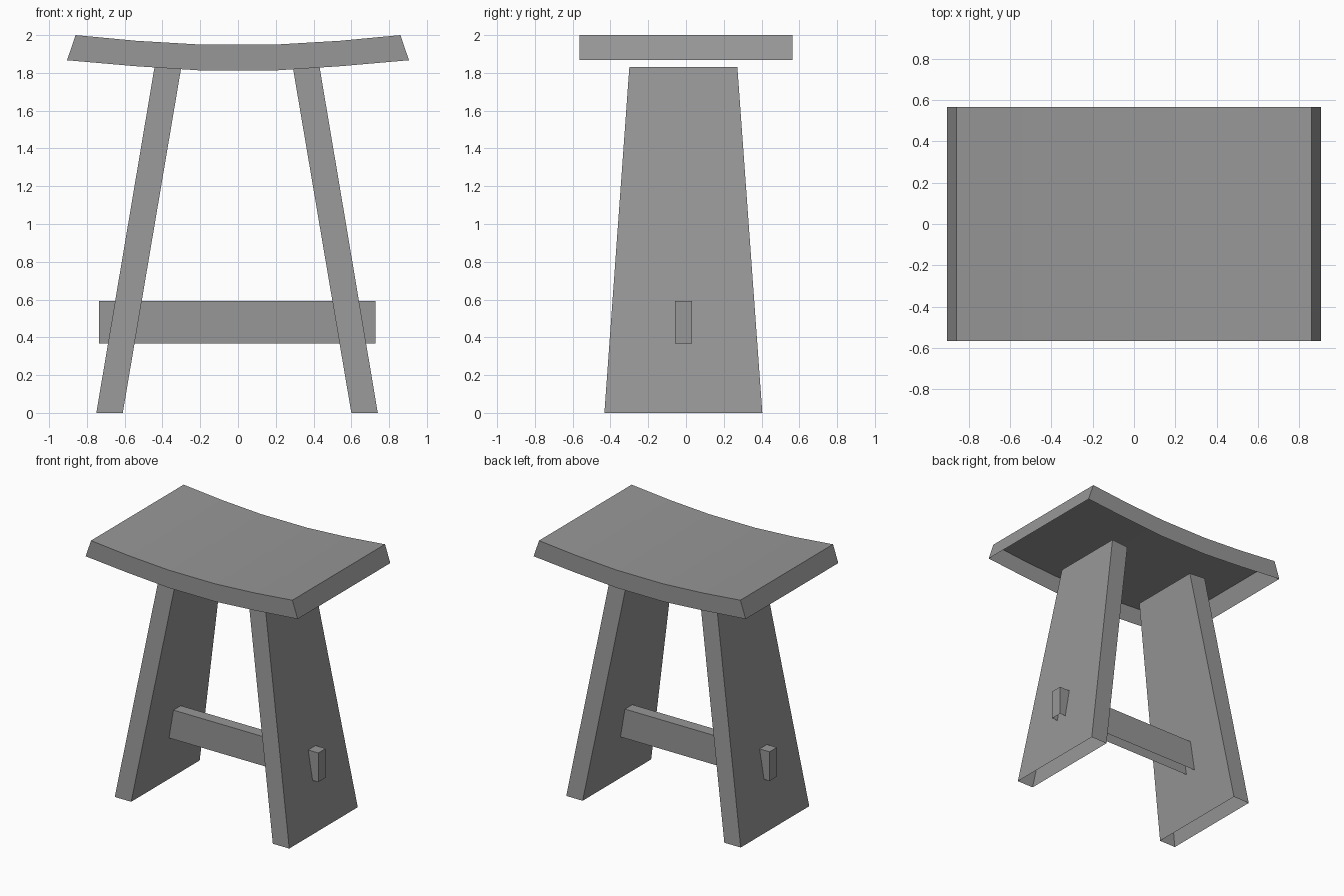
import bpy, bmesh

if "Cube" in bpy.data.objects:
    bpy.data.objects.remove(bpy.data.objects["Cube"])

CX, CY = -0.005, -0.014   # centre of the base under the seat

grey = bpy.data.materials.new("dark_grey")
grey.diffuse_color = (0.31, 0.31, 0.31, 1)
grey.use_nodes = True
grey.node_tree.nodes["Principled BSDF"].inputs["Base Color"].default_value = grey.diffuse_color


def prism(name, front, back, open_edges=()):
    """Join two matching xz outlines, leaving the listed underside edges open."""
    bm = bmesh.new()
    f = [bm.verts.new(p) for p in front]
    b = [bm.verts.new(p) for p in back]
    n = len(f)
    bm.faces.new(f)
    bm.faces.new(b[::-1])
    for i in range(n):
        if i not in open_edges:
            j = (i + 1) % n
            bm.faces.new((f[i], b[i], b[j], f[j]))
    bmesh.ops.recalc_face_normals(bm, faces=bm.faces)
    mesh = bpy.data.meshes.new(name)
    bm.to_mesh(mesh)
    bm.free()
    mesh.materials.append(grey)
    obj = bpy.data.objects.new(name, mesh)
    bpy.context.collection.objects.link(obj)
    return obj


# Dished seat: curved profile with an open underside
half_top = [(0.20, 1.95), (0.54, 1.97), (0.86, 2.0)]
half_low = [(0.905, 1.867), (0.55, 1.836), (0.20, 1.813)]
half = half_top + half_low
outline = half + [(-x, z) for x, z in reversed(half)]
prism("seat",
      [(x, -0.565, z) for x, z in outline],
      [(x, 0.565, z) for x, z in outline],
      {3, 4, 5, 6, 7, 11})
# the outline starts at the right of the flat middle, so close the top middle strip
seat = bpy.data.objects["seat"]
bm = bmesh.new()
bm.from_mesh(seat.data)
mid = [v for v in bm.verts if abs(v.co.x) < 0.21 and v.co.z > 1.9]
bmesh.ops.contextual_create(bm, geom=mid)
bmesh.ops.recalc_face_normals(bm, faces=bm.faces)
bm.to_mesh(seat.data)
bm.free()

# Splayed, tapered plank legs: (distance from centre, height, half depth)
leg_outline = [(0.605, 0, 0.418), (0.297, 1.82, 0.286),
               (0.437, 1.83, 0.286), (0.745, 0, 0.418)]
for name, s in (("left_leg", -1), ("right_leg", 1)):
    prism(name,
          [(CX + s * x, CY - d, z) for x, z, d in leg_outline],
          [(CX + s * x, CY + d, z) for x, z, d in leg_outline],
          {3})

# Stretcher passing through both legs, open underneath
bar = [(-0.735, 0.367), (-0.735, 0.592), (0.727, 0.592), (0.727, 0.367)]
prism("stretcher",
      [(x, CY - 0.045, z) for x, z in bar],
      [(x, CY + 0.045, z) for x, z in bar],
      {3})
